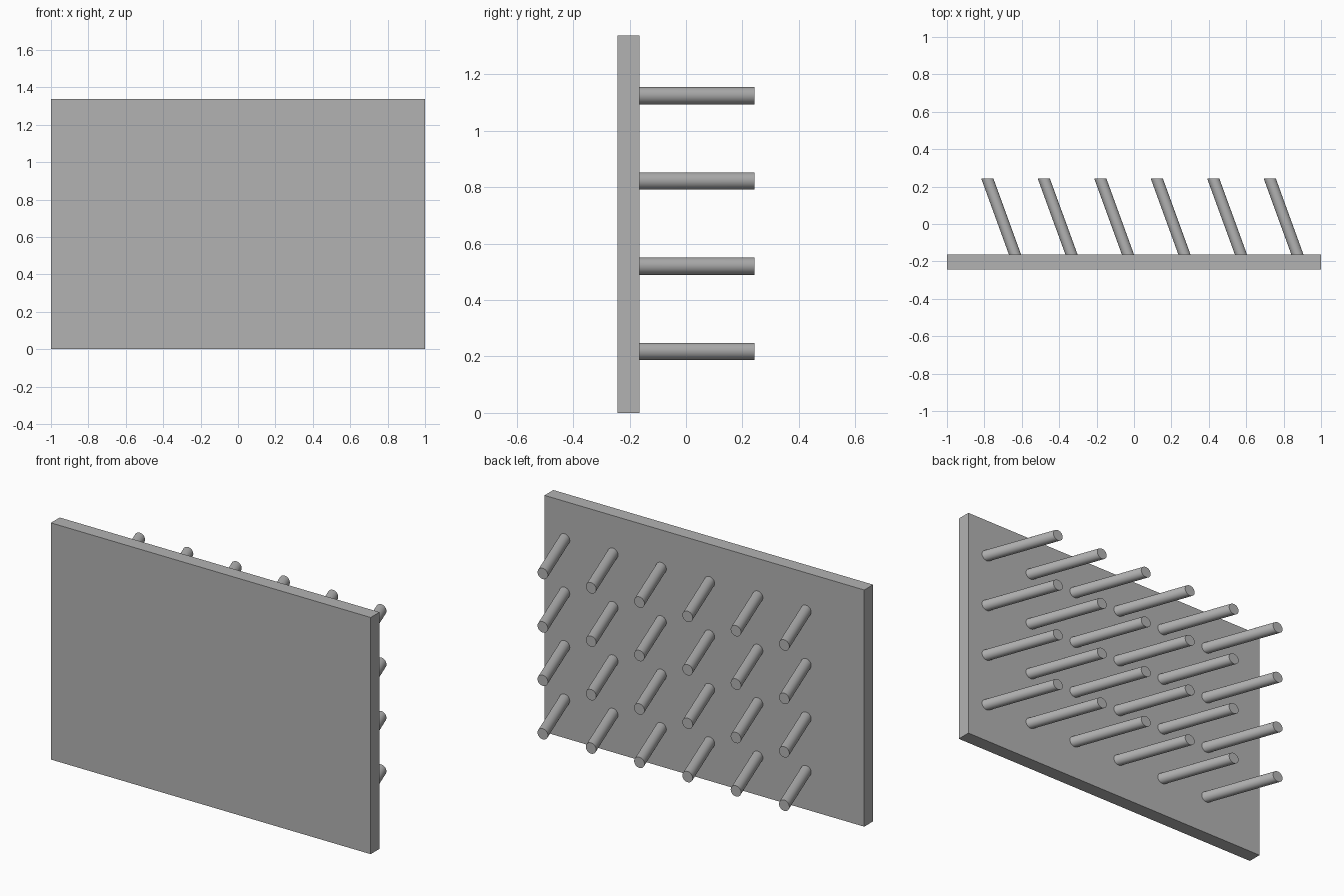
import bpy, bmesh, math
from mathutils import Matrix

if "Cube" in bpy.data.objects:
    bpy.data.objects.remove(bpy.data.objects["Cube"], do_unlink=True)

WIDTH, HEIGHT = 2.0, 1.338
FRONT, FACE, TIP = -0.243, -0.164, 0.243
RADIUS, TILT = 0.0305, math.radians(20)
COLUMNS, ROWS, PITCH = 6, 4, 0.302

grey = bpy.data.materials.new("plain grey")
grey.use_nodes = True
colour = (0.45, 0.45, 0.45, 1)
grey.diffuse_color = colour
grey.node_tree.nodes["Principled BSDF"].inputs["Base Color"].default_value = colour


def finish(name, bm):
    mesh = bpy.data.meshes.new(name)
    bm.to_mesh(mesh)
    bm.free()
    mesh.materials.append(grey)
    obj = bpy.data.objects.new(name, mesh)
    bpy.context.collection.objects.link(obj)
    return obj


# Upright board
bm = bmesh.new()
bmesh.ops.create_cube(bm, size=1, matrix=Matrix.Translation((0, (FRONT + FACE) / 2, HEIGHT / 2))
                      @ Matrix.Diagonal((WIDTH, FACE - FRONT, HEIGHT, 1)))
finish("board", bm)

# Peg: a cylinder sheared sideways so its end stays parallel to the board
length = TIP - FACE
bm = bmesh.new()
bmesh.ops.create_cone(bm, cap_ends=True, segments=32, radius1=RADIUS, radius2=RADIUS,
                      depth=length, matrix=Matrix.Rotation(-math.pi / 2, 4, "X"))
for v in bm.verts:
    v.co.x = v.co.x / math.cos(TILT) - (v.co.y + length / 2) * math.tan(TILT)
    v.co.y += (FACE + TIP) / 2
peg = finish("peg", bm)
bpy.ops.object.select_all(action="DESELECT")
peg.select_set(True)
bpy.context.view_layer.objects.active = peg
bpy.ops.object.shade_smooth_by_angle(angle=math.radians(40))

# Grid of pegs sharing one mesh
for row in range(ROWS):
    for col in range(COLUMNS):
        if row or col:
            item = peg.copy()
            bpy.context.collection.objects.link(item)
        else:
            item = peg
        item.name = f"peg_row{row + 1}_column{col + 1}"
        item.location = (-0.636 + col * PITCH, 0, 0.218 + row * PITCH)
